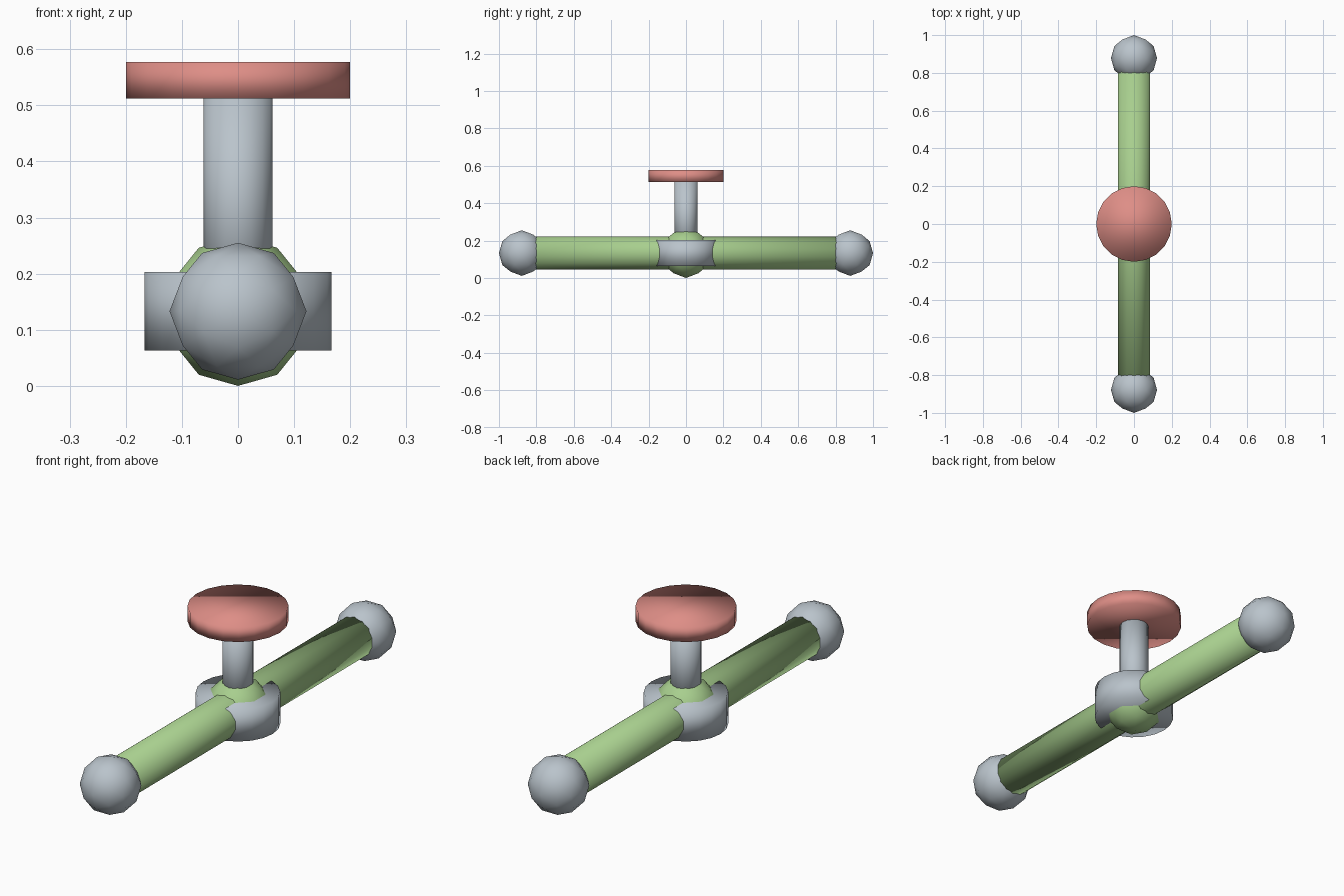
import bpy
import bmesh
from math import atan, pi, sqrt
from mathutils import Matrix

default = bpy.data.objects.get("Cube")
if default:
    bpy.data.objects.remove(default, do_unlink=True)


def make_material(name, rgb):
    mat = bpy.data.materials.new(name)
    mat.use_nodes = True
    colour = (*rgb, 1.0)
    mat.diffuse_color = colour
    mat.node_tree.nodes["Principled BSDF"].inputs["Base Color"].default_value = colour
    return mat


grey = make_material("soft grey", (0.49, 0.55, 0.60))
green = make_material("leaf green", (0.39, 0.62, 0.27))
red = make_material("coral red", (0.73, 0.27, 0.24))


def finish(name, bm, location, mat):
    mesh = bpy.data.meshes.new(name)
    bmesh.ops.recalc_face_normals(bm, faces=bm.faces)
    for face in bm.faces:
        face.smooth = True
    bm.to_mesh(mesh)
    bm.free()
    mesh.materials.append(mat)
    obj = bpy.data.objects.new(name, mesh)
    obj.location = location
    bpy.context.collection.objects.link(obj)
    return obj


def ball(name, radius, location, mat):
    # Low-poly ball, turned so that an edge midpoint points straight up
    bm = bmesh.new()
    tilt = -atan(2 / (1 + sqrt(5)))
    bmesh.ops.create_icosphere(bm, subdivisions=2, radius=radius,
                               matrix=Matrix.Rotation(tilt, 4, "Y"))
    return finish(name, bm, location, mat)


def cylinder(name, radius, length, location, mat, sides, along_y=False):
    bm = bmesh.new()
    turn = Matrix.Rotation(pi / 2 if along_y else 0, 4, "X")
    bmesh.ops.create_cone(bm, cap_ends=True, segments=sides, radius1=radius,
                          radius2=radius, depth=length, matrix=turn)
    return finish(name, bm, location, mat)


AXIS = 0.133   # height of the long bar
END = 0.878    # distance of the end balls from the middle

# Long bar with a ball at each end
cylinder("long_bar", 0.088, 1.72, (0, 0, AXIS), green, 14, along_y=True)
for side, y in (("front", -END), ("back", END)):
    ball(side + "_end_ball", 0.122, (0, y, AXIS), grey)

# Hub: ball inside an upright collar
ball("hub_ball", 0.133, (0, 0, AXIS), green)
cylinder("hub_collar", 0.167, 0.14, (0, 0, AXIS), grey, 20)

# Stem and the disc on top
STEM_TOP = 0.512
cylinder("stem", 0.0615, STEM_TOP - AXIS, (0, 0, (STEM_TOP + AXIS) / 2), grey, 16)
cylinder("top_disc", 0.2, 0.065, (0, 0, STEM_TOP + 0.0325), red, 20)
